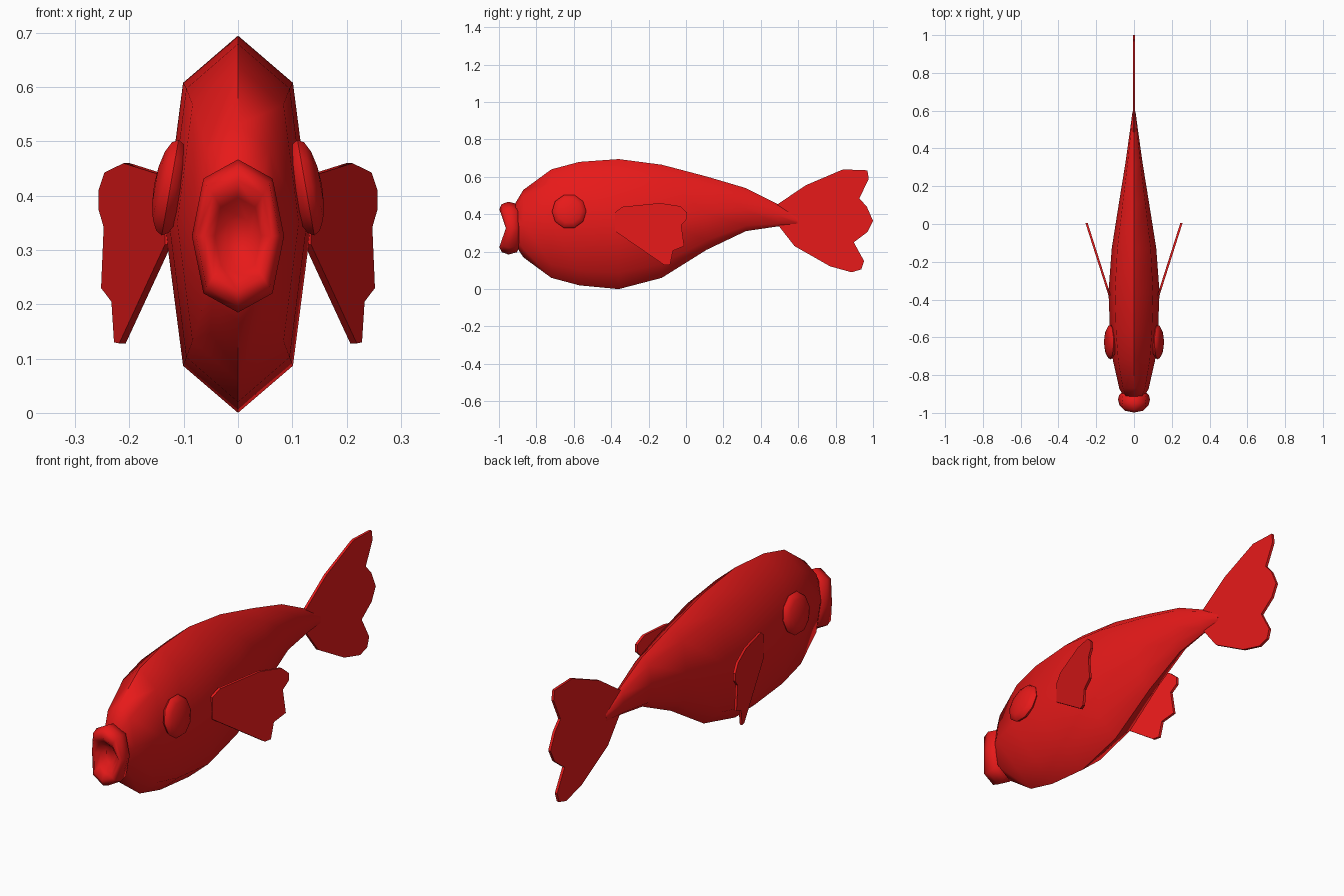
import bpy, bmesh, math
from mathutils import Matrix, Vector

if "Cube" in bpy.data.objects:
    bpy.data.objects.remove(bpy.data.objects["Cube"])

red = bpy.data.materials.new("red")
red.diffuse_color = (0.8, 0.01, 0.01, 1)
red.use_nodes = True
red.node_tree.nodes["Principled BSDF"].inputs["Base Color"].default_value = red.diffuse_color


def finish(name, bm, angle):
    bmesh.ops.recalc_face_normals(bm, faces=bm.faces)
    me = bpy.data.meshes.new(name)
    bm.to_mesh(me)
    bm.free()
    ob = bpy.data.objects.new(name, me)
    bpy.context.collection.objects.link(ob)
    me.materials.append(red)
    bpy.ops.object.select_all(action='DESELECT')
    ob.select_set(True)
    bpy.context.view_layer.objects.active = ob
    bpy.ops.object.shade_smooth_by_angle(angle=math.radians(angle))
    return ob


def loft(name, rings, angle):
    bm = bmesh.new()
    loops = [[bm.verts.new(p) for p in ring] for ring in rings]
    for a, b in zip(loops, loops[1:]):
        n = len(a)
        for i in range(n):
            bm.faces.new((a[i], a[(i + 1) % n], b[(i + 1) % n], b[i]))
    bm.faces.new(loops[0])
    bm.faces.new(loops[-1])
    return finish(name, bm, angle)


def plate(name, outline, place, thickness):
    # flat outline in (y, z), thickened evenly across x
    bm = bmesh.new()
    sides = [[bm.verts.new(place(y, z) + Vector((s * thickness / 2, 0, 0)))
              for y, z in outline] for s in (-1, 1)]
    n = len(outline)
    for side in sides:
        bm.faces.new(side)
    a, b = sides
    for i in range(n):
        bm.faces.new((a[i], a[(i + 1) % n], b[(i + 1) % n], b[i]))
    return finish(name, bm, 30)


# Body: eight-sided sections (y, top, bottom, half width)
sections = [(-0.915, 0.455, 0.24, 0.055), (-0.87, 0.53, 0.17, 0.078),
            (-0.72, 0.64, 0.06, 0.112), (-0.57, 0.68, 0.02, 0.127),
            (-0.36, 0.695, 0.0, 0.135), (-0.13, 0.665, 0.06, 0.118),
            (0.11, 0.602, 0.21, 0.08), (0.32, 0.54, 0.31, 0.046),
            (0.49, 0.455, 0.335, 0.022), (0.595, 0.385, 0.345, 0.008)]
shape = [(0, 1), (0.75, 0.75), (1, 0), (0.75, -0.75),
         (0, -1), (-0.75, -0.75), (-1, 0), (-0.75, 0.75)]
loft("body", [[(u * w, y, (t + b) / 2 + v * (t - b) / 2) for u, v in shape]
              for y, t, b, w in sections], 60)

# Mouth: puckered lips, swept back at the corners (y, size, corner setback)
lips = [(-0.89, 0.72, 0.0), (-0.905, 0.92, 0.0), (-0.95, 1.0, 0.022),
        (-0.985, 0.91, 0.027), (-0.998, 0.72, 0.035), (-0.975, 0.5, 0.03),
        (-0.94, 0.27, 0.01)]
loft("mouth", [[(u * 0.085 * s, y + back * (1 - abs(v)), 0.326 + v * 0.141 * s)
                for u, v in shape] for y, s, back in lips], 80)

# Eyes: flattened balls, leaning to follow the head
for name, s in (("eye_right", 1), ("eye_left", -1)):
    bm = bmesh.new()
    m = (Matrix.Translation((s * 0.125, -0.625, 0.415))
         @ Matrix.Rotation(s * math.radians(80), 4, 'Y')
         @ Matrix.Diagonal((0.094, 0.092, 0.03, 1)))
    bmesh.ops.create_uvsphere(bm, u_segments=10, v_segments=8, radius=1, matrix=m)
    finish(name, bm, 60)

# Side fins: scalloped plates splayed outward
fin = [(-0.38, 0.41), (-0.34, 0.44), (-0.14, 0.46), (-0.03, 0.443),
       (0.005, 0.41), (0.005, 0.375), (-0.025, 0.342), (-0.01, 0.23),
       (-0.07, 0.205), (-0.085, 0.13), (-0.115, 0.128), (-0.38, 0.31)]
for name, s in (("side_fin_right", 1), ("side_fin_left", -1)):
    plate(name, fin,
          lambda y, z: Vector((s * (0.135 + (y + 0.36) * 0.318), y, z)), 0.012)

# Tail fin: upright scalloped plate
tail = [(0.47, 0.44), (0.64, 0.555), (0.84, 0.64), (0.97, 0.635), (0.977, 0.59),
        (0.927, 0.485), (0.967, 0.44), (1.0, 0.365), (0.97, 0.305),
        (0.897, 0.25), (0.952, 0.15), (0.937, 0.105), (0.885, 0.09),
        (0.77, 0.122), (0.58, 0.23), (0.49, 0.345)]
plate("tail_fin", tail, lambda y, z: Vector((0, y, z)), 0.012)
